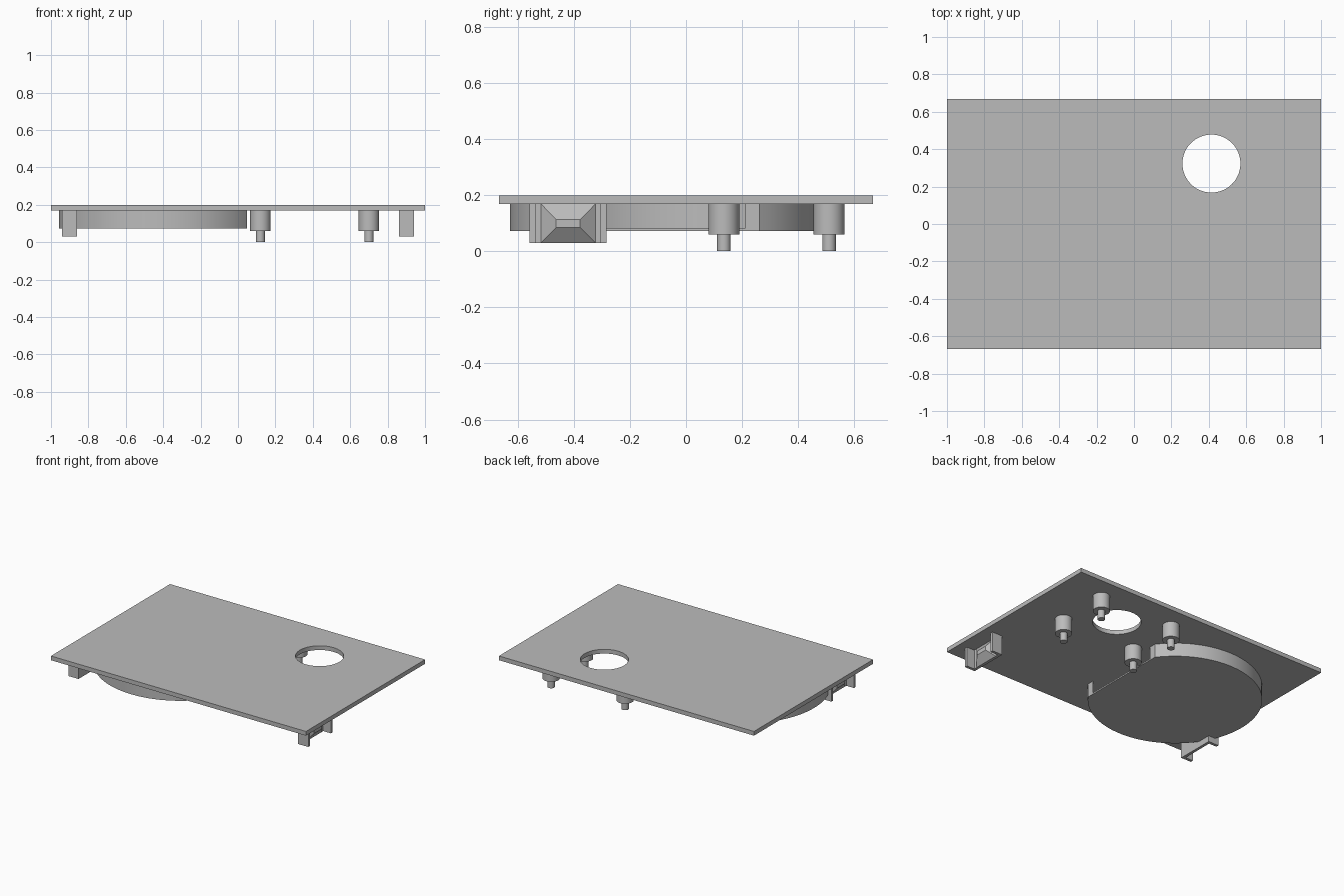
import bpy, bmesh
from math import sin, cos, acos, pi

if "Cube" in bpy.data.objects:
    bpy.data.objects.remove(bpy.data.objects["Cube"], do_unlink=True)

grey = bpy.data.materials.new("plain grey")
grey.use_nodes = True
grey.diffuse_color = (0.5, 0.5, 0.5, 1)
grey.node_tree.nodes["Principled BSDF"].inputs["Base Color"].default_value = (0.5, 0.5, 0.5, 1)

TOP, UNDER = 0.198, 0.168      # plate top and underside
parts = []


def finish(name, bm):
    bmesh.ops.recalc_face_normals(bm, faces=bm.faces)
    mesh = bpy.data.meshes.new(name)
    bm.to_mesh(mesh)
    bm.free()
    mesh.materials.append(grey)
    ob = bpy.data.objects.new(name, mesh)
    bpy.context.collection.objects.link(ob)
    parts.append(ob)


def arc(cx, cy, r, start=0.0, end=2 * pi, n=72):
    closed = abs(end - start - 2 * pi) < 1e-6
    count = n if closed else n + 1
    return [(cx + r * cos(start + (end - start) * i / n),
             cy + r * sin(start + (end - start) * i / n)) for i in range(count)]


def prism(name, loops, z0, z1):
    """Fill flat outlines (later ones are holes) and extrude them upward."""
    bm = bmesh.new()
    for loop in loops:
        vs = [bm.verts.new((x, y, z0)) for x, y in loop]
        for a, b in zip(vs, vs[1:] + vs[:1]):
            bm.edges.new((a, b))
    bmesh.ops.triangle_fill(bm, edges=bm.edges[:], use_beauty=True, use_dissolve=False)
    out = bmesh.ops.extrude_face_region(bm, geom=bm.faces[:])
    for v in out["geom"]:
        if isinstance(v, bmesh.types.BMVert):
            v.co.z = z1
    finish(name, bm)


# Cover plate with round opening
w, d = 1.0, 0.667
prism("cover_plate", [[(-w, -d), (w, -d), (w, d), (-w, d)],
                      arc(0.414, 0.323, 0.155)], UNDER, TOP)

# Round housing, cut off by a chord and open on that side
cx, cy, outer, inner, chord = -0.40, -0.07, 0.557, 0.529, 0.447
a, b = acos(chord / outer), acos(chord / inner)
rim = arc(cx, cy, outer, a, 2 * pi - a)
prism("housing_floor", [rim], 0.072, 0.082)
prism("housing_wall", [rim + arc(cx, cy, inner, b, 2 * pi - b)[::-1]], 0.082, UNDER)

# Four stepped pegs
for side, x in (("left", 0.70), ("right", 0.12)):
    for end, y in (("front", 0.135), ("back", 0.51)):
        prism(f"{end}_{side}_peg", [arc(x, y, 0.055, n=40)], 0.06, UNDER)
        prism(f"{end}_{side}_pin", [arc(x, y, 0.024, n=32)], 0.0, 0.06)

# Side clips: a U-shaped bracket opening outward with a tapered catch inside
for side, s in (("left", 1), ("right", -1)):
    y0, y1, t = -0.557, -0.284, 0.02
    x0, x1 = 0.861, 0.941
    u = [(x0, y0), (x1, y0), (x1, y0 + t), (x0 + t, y0 + t),
         (x0 + t, y1 - t), (x1, y1 - t), (x1, y1), (x0, y1)]
    prism(f"{side}_clip", [[(s * x, y) for x, y in u]], 0.03, UNDER)

    bm = bmesh.new()
    rings = []
    for x, ya, yb, za, zb in ((x0 + t, -0.516, -0.323, 0.03, UNDER),
                              (x0 + 0.06, -0.463, -0.377, 0.084, 0.113)):
        rings.append([bm.verts.new((s * x, y, z)) for y, z in
                      ((ya, za), (yb, za), (yb, zb), (ya, zb))])
    for ring in rings:
        bm.faces.new(ring)
    for i in range(4):
        j = (i + 1) % 4
        bm.faces.new((rings[0][i], rings[0][j], rings[1][j], rings[1][i]))
    finish(f"{side}_catch", bm)

# Smooth round walls, keep edges crisp
bpy.ops.object.select_all(action="DESELECT")
for ob in parts:
    ob.select_set(True)
bpy.context.view_layer.objects.active = parts[0]
bpy.ops.object.shade_smooth_by_angle(angle=pi / 7)
